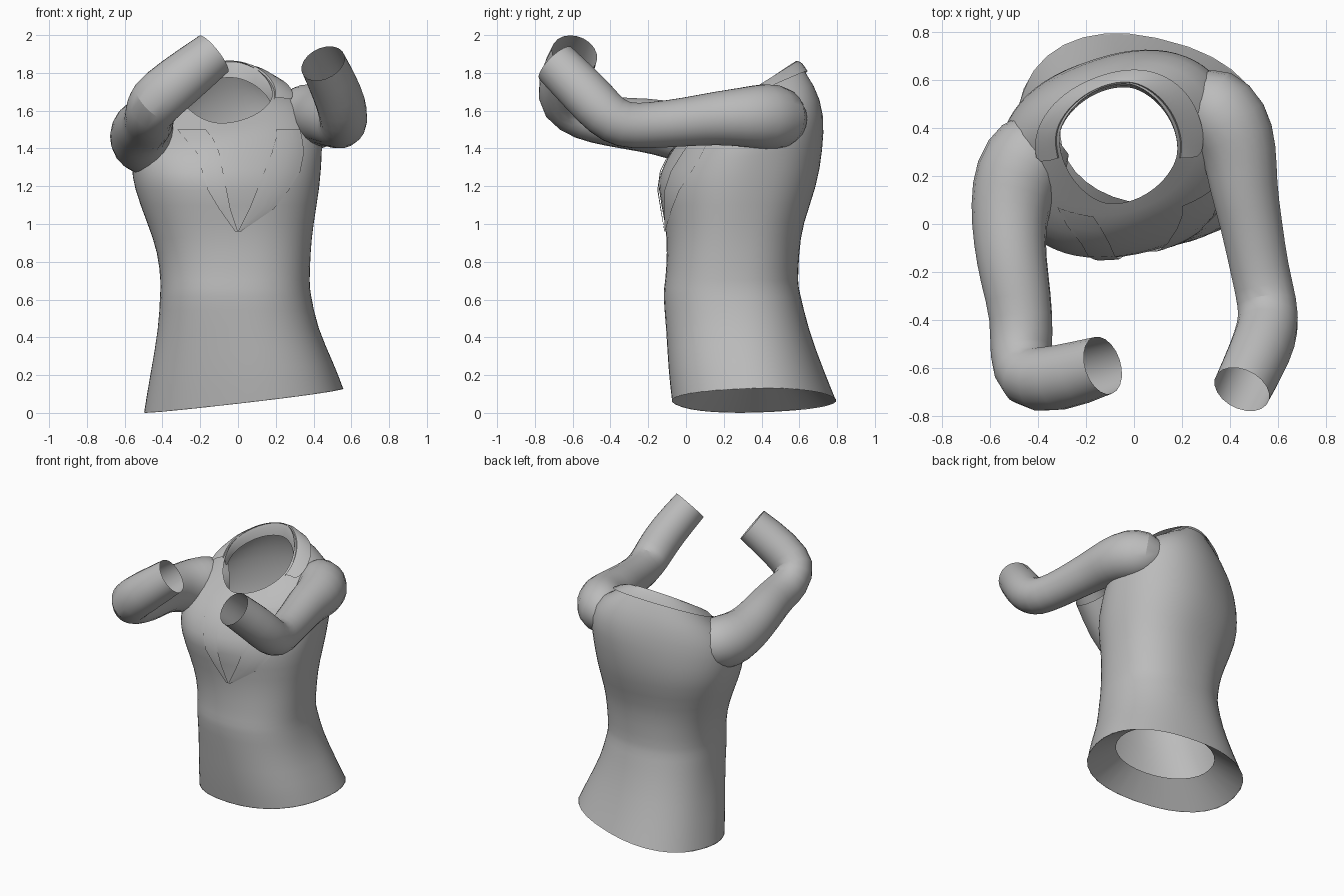
import bpy
import math
from mathutils import Vector
from mathutils.bvhtree import BVHTree

if "Cube" in bpy.data.objects:
    bpy.data.objects.remove(bpy.data.objects["Cube"])

fabric = bpy.data.materials.new("grey_fabric")
fabric.use_nodes = True
GREY = (0.5, 0.5, 0.5, 1)
fabric.diffuse_color = GREY
fabric.node_tree.nodes["Principled BSDF"].inputs["Base Color"].default_value = GREY


def add_mesh(name, verts, faces, smooth_levels=0):
    mesh = bpy.data.meshes.new(name)
    mesh.from_pydata(verts, [], faces)
    mesh.materials.append(fabric)
    obj = bpy.data.objects.new(name, mesh)
    bpy.context.collection.objects.link(obj)
    if smooth_levels:
        sub = obj.modifiers.new("smooth", "SUBSURF")
        sub.levels = sub.render_levels = smooth_levels
    for o in bpy.context.selected_objects:
        o.select_set(False)
    bpy.context.view_layer.objects.active = obj
    obj.select_set(True)
    bpy.ops.object.shade_smooth_by_angle(angle=math.radians(50))
    return obj


def loft(rows, closed=True):
    n = len(rows[0])
    verts = [p for row in rows for p in row]
    faces = []
    for r in range(len(rows) - 1):
        for i in range(n if closed else n - 1):
            j = (i + 1) % n
            faces.append((r * n + i, r * n + j, (r + 1) * n + j, (r + 1) * n + i))
    return verts, faces


def ring_point(ring, angle):
    """Point on a turned, tilted oval; the last value sets its squareness."""
    z, cx, cy, rx, ry, turn, roll, pitch, power = ring
    t = math.radians(turn)
    c, s = math.cos(angle - t), math.sin(angle - t)
    u = rx * math.copysign(abs(c) ** (2 / power), c)
    v = ry * math.copysign(abs(s) ** (2 / power), s)
    dx = u * math.cos(t) - v * math.sin(t)
    dy = u * math.sin(t) + v * math.cos(t)
    return Vector((cx + dx, cy + dy, z + roll * dx + pitch * dy))


SIDES = 32


def ring_row(ring):
    return [ring_point(ring, 2 * math.pi * i / SIDES) for i in range(SIDES)]


# Torso: z, centre x, centre y, half width, half depth, turn, roll, pitch, power
torso_rings = [
    (.065, .03, .36, .53, .42, -14, .12, .03, 2.3),
    (.22, .02, .32, .49, .405, -12, .08, 0, 2.3),
    (.45, 0, .27, .42, .375, -5, 0, 0, 2.3),
    (.64, -.015, .24, .40, .365, 0, 0, 0, 2.3),
    (.68, -.015, .24, .395, .352, 0, 0, 0, 2.3),
    (.85, -.02, .25, .405, .35, 3, 0, 0, 2.3),
    (1.0, -.04, .255, .44, .36, 7, 0, 0, 2.3),
    (1.2, -.06, .27, .495, .415, 12, 0, 0, 2.3),
    (1.33, -.06, .295, .505, .41, 17, .05, .12, 2.3),
    (1.47, -.055, .32, .515, .385, 21, .07, .24, 2.3),
    (1.60, -.06, .335, .43, .33, 20, .07, .37, 2.2),
    (1.70, -.065, .335, .25, .255, -12, 0, .66, 1.75),
]
torso = add_mesh("torso", *loft([ring_row(r) for r in torso_rings]), smooth_levels=1)

# Hem facing: band turned inwards from the bottom edge
hem = torso_rings[0]
inner_edge = (.2, .03, .36, .34, .27, -14, .1, .03, 2.1)
add_mesh("hem_facing", *loft([ring_row(hem), ring_row(inner_edge)]))


# Sleeves: open tubes swept along shoulder, elbow and cuff points
def sleeve(name, path, sides=10):
    pts = [Vector(p[:3]) for p in path]
    rows = []
    up = Vector((0, 0, 1))
    for i, p in enumerate(pts):
        t = (pts[min(i + 1, len(pts) - 1)] - pts[max(i - 1, 0)]).normalized()
        up = (up - t * up.dot(t)).normalized()
        side = t.cross(up)
        rows.append([p + path[i][3] * (side * math.cos(a) + up * math.sin(a))
                     for a in (2 * math.pi * k / sides for k in range(sides))])
    return add_mesh(name, *loft(rows), smooth_levels=1)


sleeve("left_sleeve", [
    (.24, .52, 1.54, .12), (.32, .51, 1.56, .185), (.405, .42, 1.57, .19),
    (.445, .29, 1.565, .166), (.455, .16, 1.56, .152), (.49, 0, 1.54, .138),
    (.525, -.2, 1.52, .13), (.56, -.34, 1.52, .133), (.56, -.43, 1.58, .138),
    (.53, -.53, 1.69, .14), (.45, -.69, 1.85, .13)])
sleeve("right_sleeve", [
    (-.34, .38, 1.44, .12), (-.42, .32, 1.44, .19), (-.49, .2, 1.435, .2),
    (-.52, .06, 1.46, .175), (-.52, -.08, 1.5, .159), (-.50, -.22, 1.525, .153),
    (-.465, -.4, 1.54, .138), (-.475, -.54, 1.57, .14), (-.455, -.65, 1.64, .155),
    (-.32, -.65, 1.75, .152), (-.13, -.59, 1.90, .132)])

# Collar: folded band round the back of the neck
neck, shoulder = torso_rings[-1], torso_rings[-2]
inner, outer, crest = [], [], []
for k in range(19):
    a = math.radians(-15 + 210 * k / 18)
    top, low = ring_point(neck, a), ring_point(shoulder, a)
    crest.append(top + Vector((0, 0, .035)))
    outer.append(top.lerp(low, .6) + Vector((0, 0, .022)))
    inner.append(top + Vector((0, -.015 * math.sin(a), -.09)))
add_mesh("collar", *loft([inner, crest, outer], closed=False), smooth_levels=1)

# Lapels: thin plates laid over the chest, narrowing to the closing point
surface = BVHTree.FromObject(torso, bpy.context.evaluated_depsgraph_get())


def lapel(name, outer_x, inner_x, heights):
    rows = []
    for xo, xi, z in zip(outer_x, inner_x, heights):
        row = []
        for k in range(9):
            x = xi + (xo - xi) * k / 8
            hit = surface.ray_cast(Vector((x, -2, z)), Vector((0, 1, 0)))
            row.append(Vector((x, hit[0].y - .01, z)))
        rows.append(row)
    return add_mesh(name, *loft(rows, closed=False))


levels = [1.5, 1.45, 1.38, 1.28, 1.18, 1.08, .96]
lapel("left_lapel", [.33, .34, .35, .33, .27, .19, .015],
      [.2, .2, .18, .14, .1, .06, 0], levels)
lapel("right_lapel", [-.32, -.28, -.22, -.19, -.16, -.1, -.015],
      [-.17, -.13, -.1, -.08, -.06, -.04, 0], levels)
